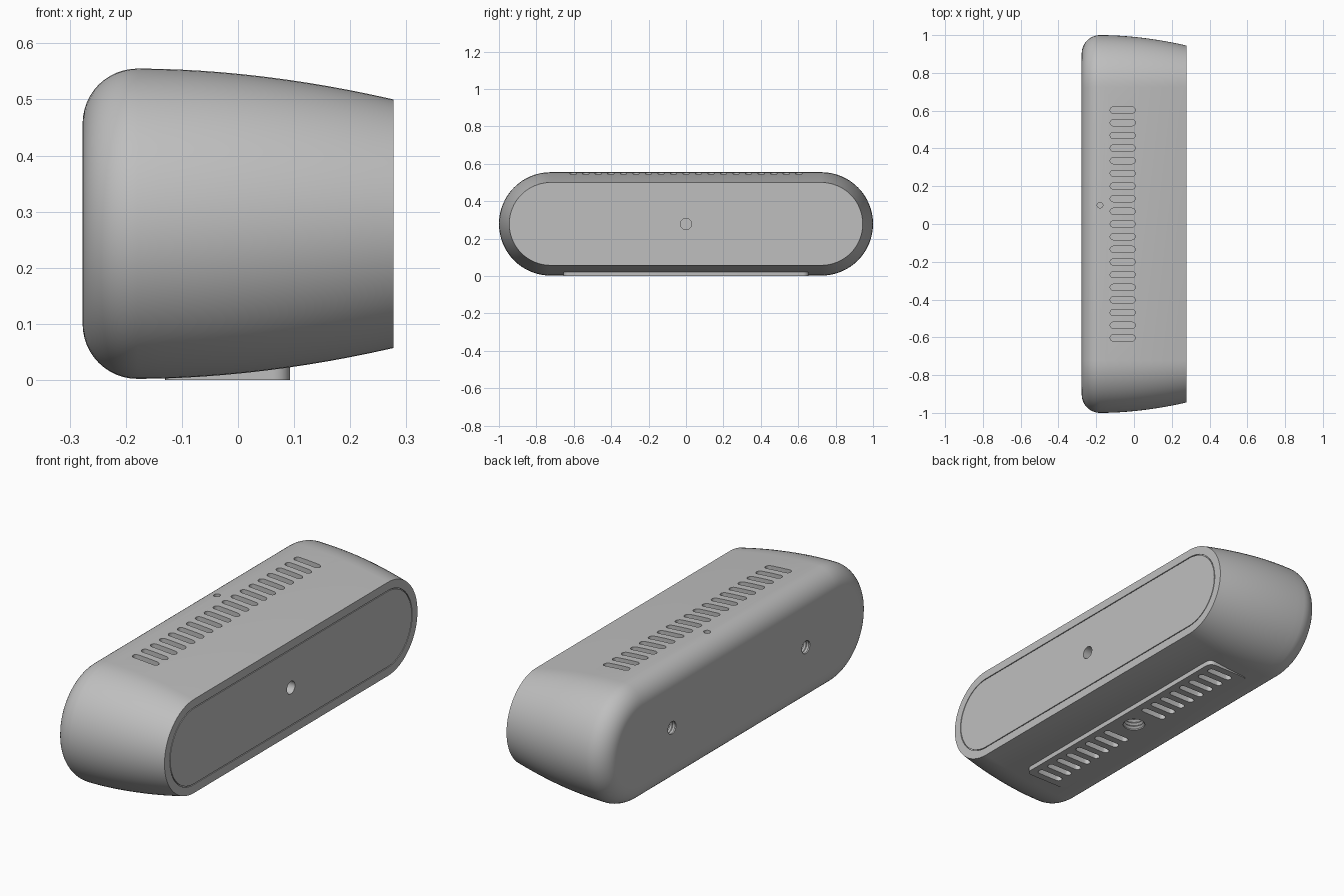
import bpy, bmesh, math
from mathutils import Matrix, Vector

cube = bpy.data.objects.get("Cube")
if cube:
    bpy.data.objects.remove(cube, do_unlink=True)

grey = bpy.data.materials.new("satin grey")
grey.use_nodes = True
colour = (0.52, 0.52, 0.52, 1)
grey.diffuse_color = colour
grey.node_tree.nodes["Principled BSDF"].inputs["Base Color"].default_value = colour

MID = 0.2785      # height of the body's axis
HALF = 0.2765     # half height of the body
END = 0.7235      # y of the end arc centres
FRONT = 0.277     # x of the flat face


def stadium(half, r, n):
    """2D outline: two half circles joined by straight sides along the first axis."""
    pts = []
    for side in (1, -1):
        for i in range(n + 1):
            a = math.pi * (i / n - 0.5)
            pts.append((side * (half + r * math.cos(a)), side * r * math.sin(a)))
    return pts


def loft(bm, rings):
    """Skin a list of equal-length point rings and cap both ends."""
    loops = [[bm.verts.new(p) for p in ring] for ring in rings]
    for a, b in zip(loops, loops[1:]):
        for i in range(len(a)):
            j = (i + 1) % len(a)
            bm.faces.new((a[i], a[j], b[j], b[i]))
    bm.faces.new(loops[0][::-1])
    bm.faces.new(loops[-1])


def make(name, bm):
    bmesh.ops.recalc_face_normals(bm, faces=bm.faces)
    mesh = bpy.data.meshes.new(name)
    bm.to_mesh(mesh)
    bm.free()
    mesh.materials.append(grey)
    ob = bpy.data.objects.new(name, mesh)
    bpy.context.collection.objects.link(ob)
    return ob


def select(ob):
    bpy.ops.object.select_all(action='DESELECT')
    ob.select_set(True)
    bpy.context.view_layer.objects.active = ob


def slot(bm, x, y, z0, z1):
    outline = stadium(0.05, 0.0165, 8)
    loft(bm, [[(x + u, y + v, z) for u, v in outline] for z in (z0, z1)])


def drill(bm, centre, axis, r, depth):
    """Round cutter centred on the surface, reaching depth either way."""
    turn = Vector(axis).to_track_quat('Z', 'Y').to_matrix().to_4x4()
    bmesh.ops.create_cone(bm, cap_ends=True, segments=28, radius1=r, radius2=r,
                          depth=2 * depth, matrix=Matrix.Translation(centre) @ turn)


def cut(ob, cutter):
    select(ob)
    mod = ob.modifiers.new("cut", 'BOOLEAN')
    mod.operation = 'DIFFERENCE'
    mod.solver = 'EXACT'
    mod.object = cutter
    bpy.ops.object.modifier_apply(modifier=mod.name)


def thread(name, centre, axis, r, depth):
    """Threaded lining: a short ribbed tube inside a drilled hole."""
    bm = bmesh.new()
    turn = Vector(axis).to_track_quat('Z', 'Y').to_matrix().to_4x4()
    place = Matrix.Translation(centre) @ turn
    ribs, n = 4, 28
    loops = []
    for k in range(2 * ribs + 1):
        rad = r * (1.0 if k % 2 == 0 else 0.82)
        z = -0.006 - (depth - 0.01) * k / (2 * ribs)
        loops.append([bm.verts.new(place @ Vector((rad * math.cos(2 * math.pi * i / n),
                                                   rad * math.sin(2 * math.pi * i / n), z)))
                      for i in range(n)])
    for a, b in zip(loops, loops[1:]):
        for i in range(n):
            j = (i + 1) % n
            bm.faces.new((a[j], a[i], b[i], b[j]))
    mesh = bpy.data.meshes.new(name)
    bm.to_mesh(mesh)
    bm.free()
    mesh.materials.append(grey)
    ob = bpy.data.objects.new(name, mesh)
    bpy.context.collection.objects.link(ob)


# Body profile: rounded back, gently tapering sides, seam groove in the flat face
R = 0.098
profile = []
for i in range(13):
    a = math.pi / 2 * i / 12
    profile.append((-FRONT + R * (1 - math.cos(a)), HALF - R * (1 - math.sin(a))))
start = -FRONT + R
for i in range(1, 13):
    t = i / 12
    profile.append((start + (FRONT - start) * t, HALF - 0.055 * t ** 1.9))
for x, r in ((0, 0.182), (0.005, 0.182), (0.005, 0.178), (0, 0.178)):
    profile.append((FRONT - x, r))
bm = bmesh.new()
loft(bm, [[(x, u, MID + v) for u, v in stadium(END, r, 32)] for x, r in profile])
body = make("body", bm)

# Foot pad under the body
bm = bmesh.new()
fx0, fx1, fy, fr = -0.13, 0.093, 0.655, 0.03
outline = []
for cx, cy, q in ((fx1 - fr, fy - fr, 0), (fx0 + fr, fy - fr, 1),
                  (fx0 + fr, fr - fy, 2), (fx1 - fr, fr - fy, 3)):
    for i in range(7):
        a = math.pi / 2 * (q + i / 6)
        outline.append((cx + fr * math.cos(a), cy + fr * math.sin(a)))
loft(bm, [[(x, y, z) for x, y in outline] for z in (0, 0.026)])
foot = make("foot_pad", bm)

# Cutters: vent rows, small top hole, face hole, mounting holes
PITCH = 0.067
bm = bmesh.new()
for i in range(-9, 10):
    slot(bm, -0.06, i * PITCH, 0.515, 0.6)
drill(bm, (-0.18, 0.1, 0.555), (0, 0, 1), 0.015, 0.03)
drill(bm, (FRONT, 0, MID), (1, 0, 0), 0.03, 0.05)
backs = [(-FRONT, side * 0.5, MID) for side in (-1, 1)]
for p in backs:
    drill(bm, p, (-1, 0, 0), 0.03, 0.07)
upper_cutter = make("upper_cutter", bm)

bm = bmesh.new()
for i in range(-9, 10):
    if abs(i) > 1:
        slot(bm, -0.005, i * PITCH, -0.05, 0.036)
drill(bm, (0, 0, 0), (0, 0, -1), 0.05, 0.08)
lower_cutter = make("lower_cutter", bm)

cut(body, upper_cutter)
cut(body, lower_cutter)
cut(foot, lower_cutter)
for ob in (upper_cutter, lower_cutter):
    bpy.data.objects.remove(ob, do_unlink=True)

# Threaded linings
for p, side in zip(backs, ("right", "left")):
    thread("back_thread_" + side, p, (-1, 0, 0), 0.03, 0.07)
thread("base_thread", (0, 0, 0), (0, 0, -1), 0.05, 0.08)

for ob in (body, foot):
    select(ob)
    bpy.ops.object.shade_smooth_by_angle(angle=math.radians(30))
